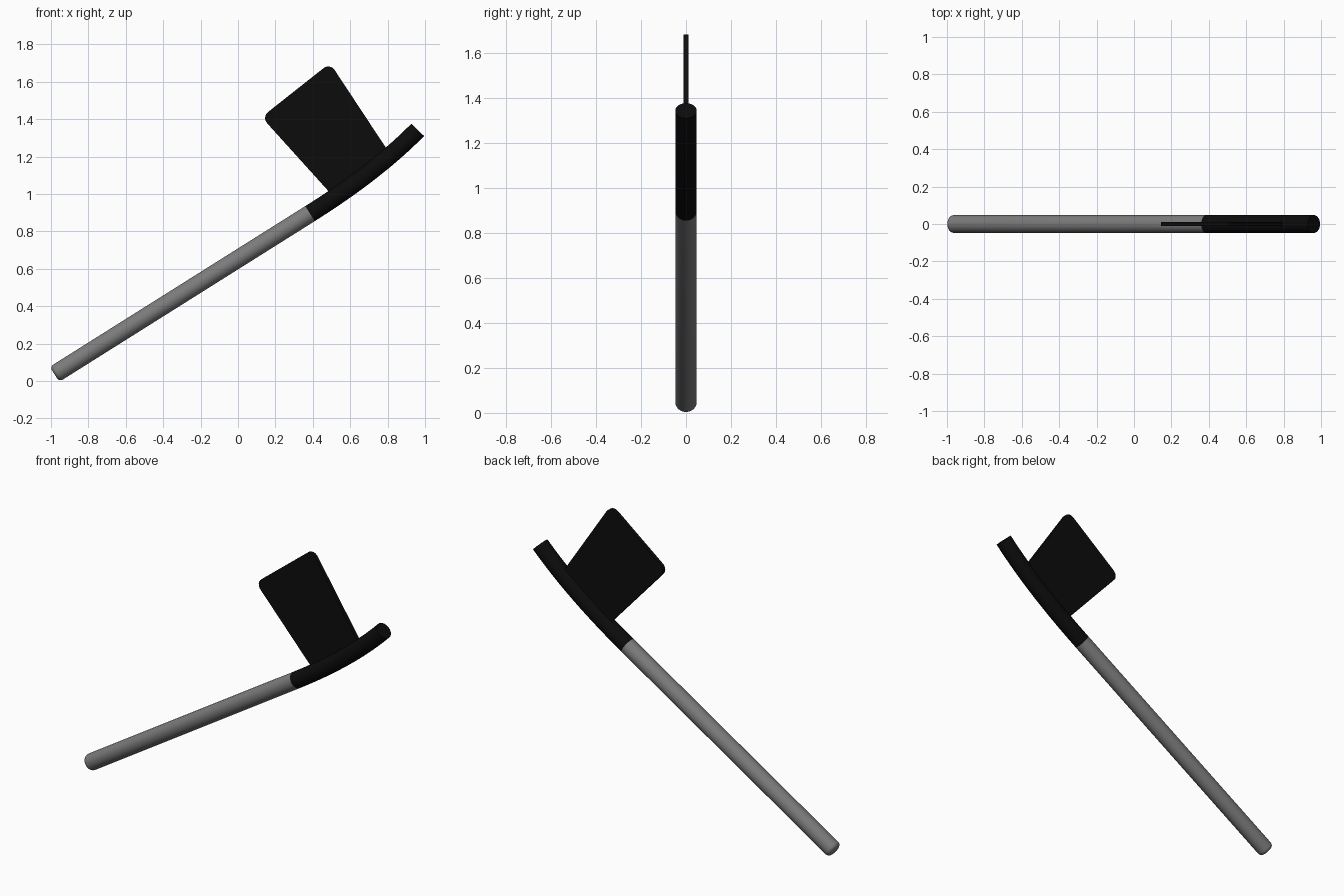
import bpy, bmesh, math
from mathutils import Vector

if "Cube" in bpy.data.objects:
    bpy.data.objects.remove(bpy.data.objects["Cube"])

RADIUS = 0.0475
SIDES = 48


def material(name, value):
    m = bpy.data.materials.new(name)
    m.diffuse_color = (value, value, value, 1)
    m.use_nodes = True
    m.node_tree.nodes["Principled BSDF"].inputs["Base Color"].default_value = m.diffuse_color
    return m


def finish(name, bm, mat):
    bmesh.ops.recalc_face_normals(bm, faces=bm.faces)
    mesh = bpy.data.meshes.new(name)
    bm.to_mesh(mesh)
    bm.free()
    obj = bpy.data.objects.new(name, mesh)
    bpy.context.collection.objects.link(obj)
    mesh.materials.append(mat)
    bpy.ops.object.select_all(action='DESELECT')
    obj.select_set(True)
    bpy.context.view_layer.objects.active = obj
    bpy.ops.object.shade_smooth_by_angle(angle=math.radians(35))
    return obj


def tube(name, stations, mat):
    """Capped round tube through (centre, tangent, radius) stations in the XZ plane."""
    bm = bmesh.new()
    rings = []
    for centre, tangent, r in stations:
        t = tangent.normalized()
        up = Vector((-t.z, 0, t.x))
        side = Vector((0, 1, 0))
        ring = []
        for i in range(SIDES):
            a = 2 * math.pi * i / SIDES
            ring.append(bm.verts.new(centre + r * (math.cos(a) * up + math.sin(a) * side)))
        rings.append(ring)
    for a, b in zip(rings, rings[1:]):
        for i in range(SIDES):
            j = (i + 1) % SIDES
            bm.faces.new((a[i], a[j], b[j], b[i]))
    bm.faces.new(rings[0])
    bm.faces.new(rings[-1])
    return finish(name, bm, mat)


grey = material("handle grey", 0.2)
black = material("matte black", 0.0035)

# Straight handle with a rounded lower end
start = Vector((-0.981, 0, 0.036))
joint = Vector((0.385, 0, 0.895))
axis = (joint - start).normalized()
round_r = 0.022
stations = []
for k in range(7):
    a = math.pi / 2 * k / 6
    stations.append((start + axis * round_r * (1 - math.sin(a)), axis,
                     RADIUS - round_r * (1 - math.cos(a))))
stations = stations[::1]
stations.sort(key=lambda s: (s[0] - start).dot(axis))
stations.append((joint, axis, RADIUS))
tube("handle", stations, grey)

# Curved dark holder, continuing the handle and bending upward
tip = Vector((0.961, 0, 1.343))
bend = joint + axis * 0.4185
curve = []
for k in range(25):
    t = k / 24
    p = (1 - t) ** 2 * joint + 2 * t * (1 - t) * bend + t * t * tip
    d = 2 * (1 - t) * (bend - joint) + 2 * t * (tip - bend)
    curve.append((p, d, RADIUS))
tube("curved_holder", curve, black)

# Thin blade plate with two rounded outer corners, rooted in the holder
thick = 0.024
bm = bmesh.new()
corners = [bm.verts.new((x, -thick / 2, z)) for x, z in
           ((0.52, 0.975), (0.822, 1.20), (0.492, 1.70), (0.126, 1.411))]
bm.faces.new(corners)
bmesh.ops.bevel(bm, geom=corners[2:], offset=0.045, segments=8, profile=0.5,
                affect='VERTICES')
ext = bmesh.ops.extrude_face_region(bm, geom=bm.faces[:])
bmesh.ops.translate(bm, vec=(0, thick, 0),
                    verts=[g for g in ext["geom"] if isinstance(g, bmesh.types.BMVert)])
finish("blade_plate", bm, black)
